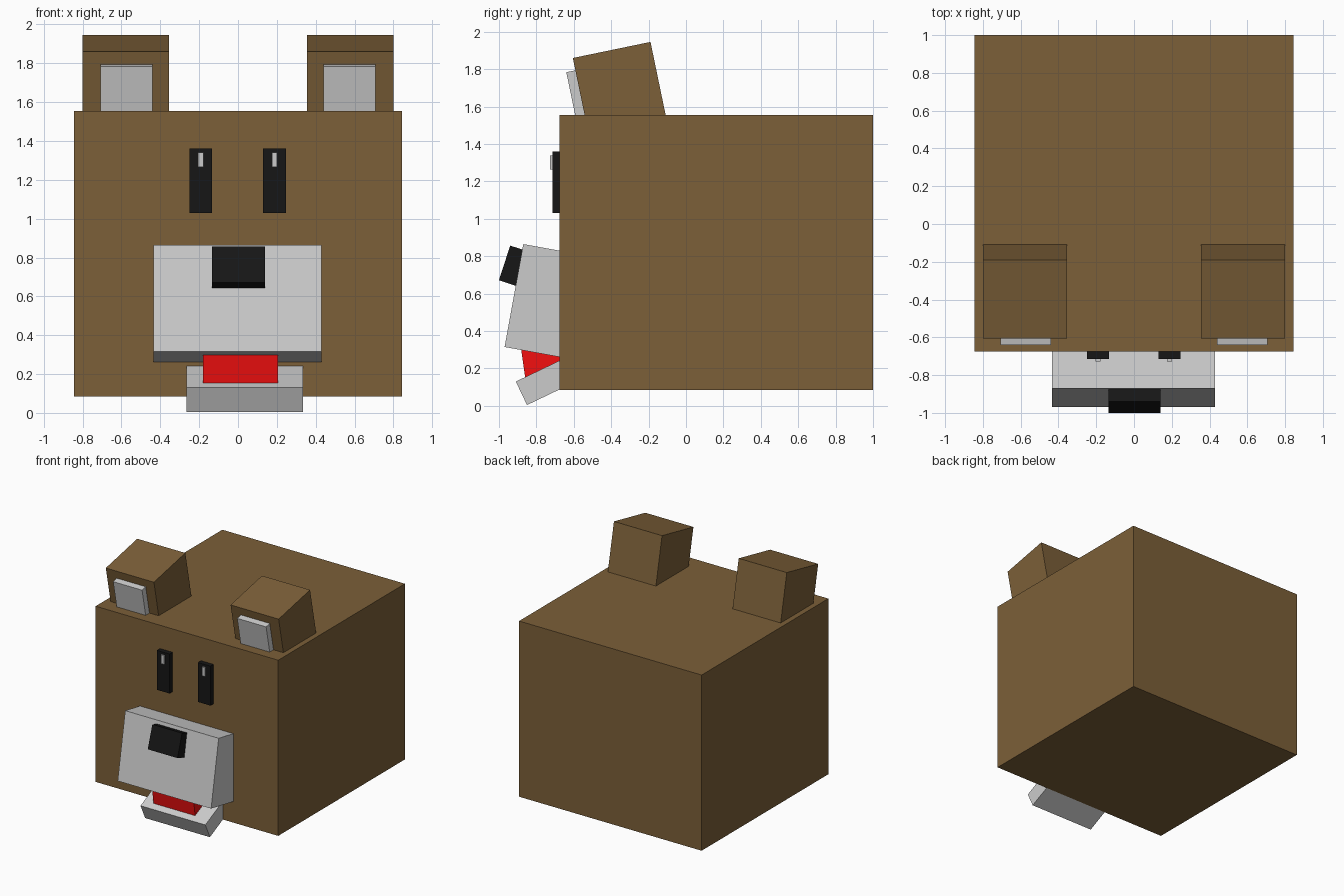
import bpy, bmesh
from math import sin, cos, radians
from mathutils import Vector

if "Cube" in bpy.data.objects:
    bpy.data.objects.remove(bpy.data.objects["Cube"])


def material(name, rgb):
    m = bpy.data.materials.new(name)
    m.diffuse_color = (*rgb, 1)
    m.use_nodes = True
    m.node_tree.nodes["Principled BSDF"].inputs["Base Color"].default_value = m.diffuse_color
    return m


BROWN = material("brown_fur", (0.2, 0.115, 0.04))
BLACK = material("black", (0.008, 0.008, 0.008))
RED = material("red", (0.9, 0.005, 0.005))


def block(name, x0, x1, front_top, depth, height, tilt=0, mat=None):
    """Box spanning x0..x1, hung from its front top edge (y, z), pitched about x."""
    a = radians(tilt)
    back = Vector((0, cos(a), sin(a)))
    down = Vector((0, sin(a), -cos(a)))
    bm = bmesh.new()
    bmesh.ops.create_cube(bm, size=1)
    bmesh.ops.scale(bm, vec=(x1 - x0, depth, height), verts=bm.verts)
    mesh = bpy.data.meshes.new(name)
    bm.to_mesh(mesh)
    bm.free()
    ob = bpy.data.objects.new(name, mesh)
    ob.location = Vector(((x0 + x1) / 2, *front_top)) + back * depth / 2 + down * height / 2
    ob.rotation_euler.x = a
    if mat:
        mesh.materials.append(mat)
    bpy.context.collection.objects.link(ob)
    return ob


# Head
block("head", -0.845, 0.845, (-0.675, 1.555), 1.675, 1.47, mat=BROWN)

# Ears, tipped forward, with grey inner pads
for side, s in (("left", -1), ("right", 1)):
    xs = sorted((0.355 * s, 0.80 * s))
    block(f"ear_{side}", *xs, (-0.605, 1.86), 0.424, 0.445, 11.7, BROWN)
    xs = sorted((0.44 * s, 0.708 * s))
    block(f"inner_ear_{side}", *xs, (-0.64, 1.784), 0.08, 0.28, 11.7)

# Eyes with small highlights
for side, x in (("left", -0.191), ("right", 0.188)):
    block(f"eye_{side}", x - 0.058, x + 0.058, (-0.715, 1.36), 0.08, 0.33, mat=BLACK)
    block(f"eye_highlight_{side}", x - 0.014, x + 0.014, (-0.727, 1.34), 0.03, 0.075)

# Muzzle and nose, leaning back
block("muzzle", -0.435, 0.43, (-0.87, 0.865), 0.40, 0.559, -10.3)
block("nose", -0.135, 0.14, (-0.94, 0.857), 0.14, 0.195, -18, BLACK)

# Open mouth: tongue lying on the drooping lower jaw
block("tongue", -0.18, 0.205, (-0.885, 0.33), 0.32, 0.21, 8, RED)
block("lower_jaw", -0.265, 0.335, (-0.91, 0.13), 0.42, 0.139, 25.6)
